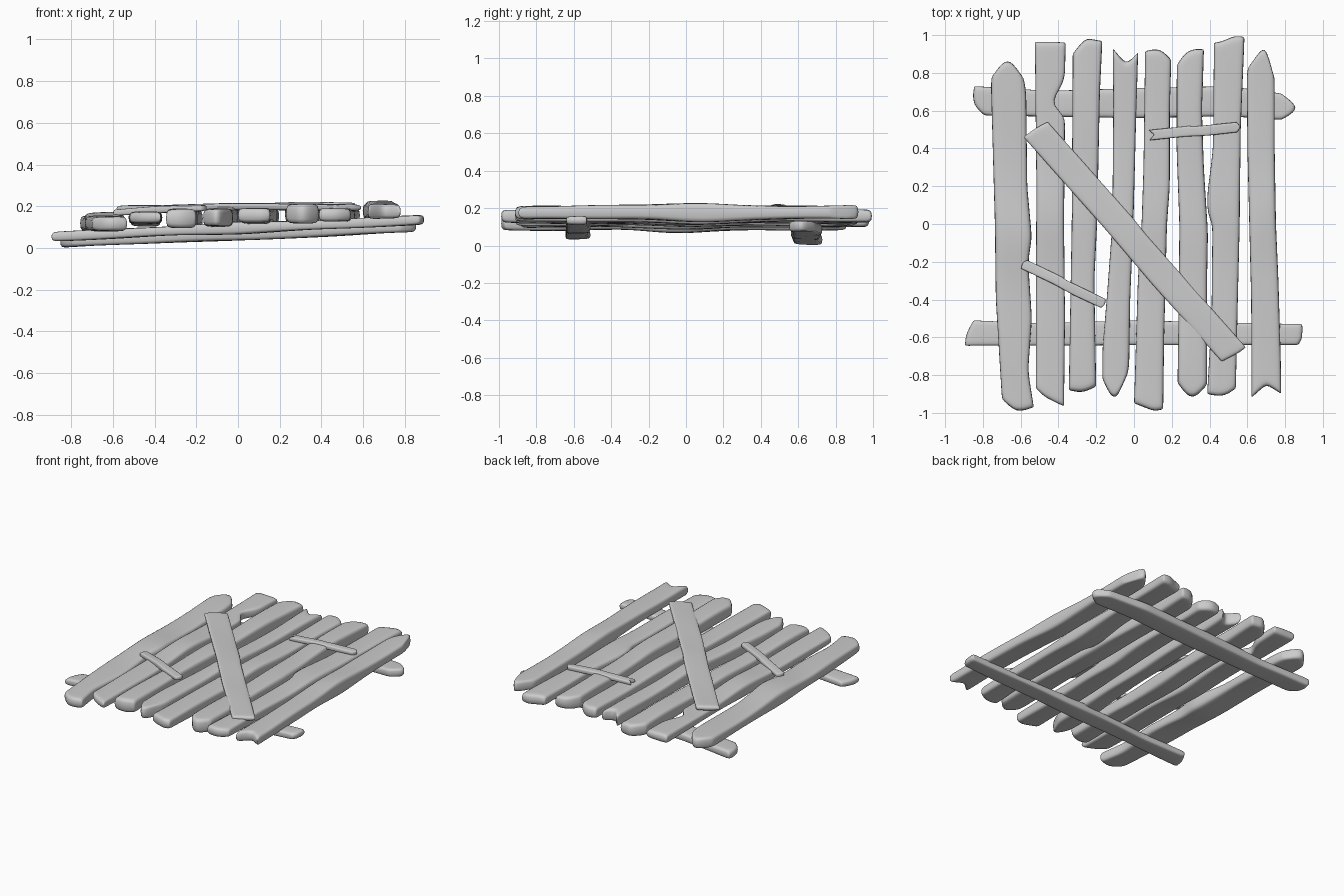
import bpy, bmesh, math, random
from mathutils import Vector

random.seed(4)
COLS = [-1, -0.86, -0.4, 0, 0.4, 0.86, 1]
N = 34
STATIONS = [0, 0.01] + [0.03 + 0.94 * i / (N - 1) for i in range(N)] + [0.99, 1]


def interp(pts, s):
    """Piecewise linear lookup in (s, value) pairs sorted by s."""
    if s <= pts[0][0]:
        return pts[0][1]
    for (a, va), (b, vb) in zip(pts, pts[1:]):
        if s <= b:
            return va + (vb - va) * (s - a) / (b - a)
    return pts[-1][1]


def end_shape(vals, u):
    return interp([(-1 + 0.5 * i, v) for i, v in enumerate(vals)], u)


def plank(name, left, right, start, end, zs, half, bump=0.25, loc=(0, 0, 0), rot=0):
    """Rough board: left/right edges as (s, x), end outlines across the width, height line zs."""
    left, right, zs = sorted(left), sorted(right), sorted(zs)
    ph = random.uniform(0, 6)
    mid = (start[2] + end[2]) / 2
    bm = bmesh.new()
    top, bot = [], []
    for t in STATIONS:
        rt, rb = [], []
        for u in COLS:
            a, b = end_shape(start, u), end_shape(end, u)
            s = a + (b - a) * t
            xl, xr = interp(left, s), interp(right, s)
            x = (xl + xr) / 2 + u * (xr - xl) / 2
            h = half * (1 + bump * math.exp(-((s - mid) / 0.2) ** 2))
            h *= 1 + 0.07 * math.sin(9 * s + ph + u)
            h *= 0.7 if abs(u) == 1 else (0.95 if abs(u) > 0.8 else 1)
            h *= 0.76 if t in (0, 1) else 1
            z = interp(zs, s) + 0.06 * half * math.sin(5 * s + 2 * ph)
            rt.append(bm.verts.new((x, s, z + h)))
            rb.append(bm.verts.new((x, s, z - h)))
        top.append(rt)
        bot.append(rb)
    n, m = len(STATIONS), len(COLS)
    for j in range(n - 1):
        for i in range(m - 1):
            for g in (top, bot):
                bm.faces.new((g[j][i], g[j][i + 1], g[j + 1][i + 1], g[j + 1][i]))
        for i in (0, m - 1):
            bm.faces.new((top[j][i], top[j + 1][i], bot[j + 1][i], bot[j][i]))
    for j in (0, n - 1):
        for i in range(m - 1):
            bm.faces.new((top[j][i], top[j][i + 1], bot[j][i + 1], bot[j][i]))
    bmesh.ops.recalc_face_normals(bm, faces=bm.faces)
    for f in bm.faces:
        f.smooth = True
    me = bpy.data.meshes.new(name)
    bm.to_mesh(me)
    bm.free()
    ob = bpy.data.objects.new(name, me)
    bpy.context.collection.objects.link(ob)
    ob.location = loc
    ob.rotation_euler = (0, 0, rot)
    sub = ob.modifiers.new("smooth", "SUBSURF")
    sub.levels = sub.render_levels = 1
    return ob


def flat(z):
    return [(0, z)]


# upright boards, left to right
plank("board_1", [(.86, -.74), (.75, -.758), (0, -.737), (-.4, -.732), (-.92, -.70), (-.98, -.68)],
      [(.86, -.60), (.7, -.57), (.2, -.565), (-.07, -.54), (-.2, -.56), (-.5, -.54), (-.78, -.56), (-.97, -.53)],
      (-.93, -.985, -.99, -.985, -.97), (.78, .85, .865, .85, .77), flat(.118), .036, .4)
plank("board_2", [(.96, -.525), (.2, -.517), (-.4, -.52), (-.87, -.52)],
      [(.96, -.362), (.76, -.365), (.70, -.40), (.66, -.435), (.62, -.43), (.58, -.365), (0, -.37),
       (-.5, -.365), (-.95, -.37)],
      (-.87, -.91, -.93, -.95, -.965), (.965, .965, .965, .965, .96), flat(.146), .029, .5)
plank("board_3", [(.85, -.325), (0, -.33), (-.85, -.345)],
      [(.95, -.168), (.7, -.18), (0, -.195), (-.3, -.21), (-.85, -.20)],
      (-.88, -.89, -.89, -.88, -.86), (.90, .955, .985, .975, .97), flat(.140), .044, .15)
plank("board_4", [(.92, -.112), (.6, -.11), (0, -.115), (-.4, -.145), (-.65, -.167), (-.82, -.167)],
      [(.9, .022), (.5, .01), (0, -.003), (-.4, -.02), (-.75, -.025), (-.87, -.05)],
      (-.82, -.89, -.92, -.91, -.80), (.93, .89, .855, .87, .91), flat(.148), .042, .15)
plank("board_5", [(.88, .058), (.3, .05), (0, .04), (-.3, .02), (-.95, 0)],
      [(.85, .197), (.6, .19), (.2, .19), (0, .175), (-.6, .16), (-.97, .155)],
      (-.95, -.965, -.98, -.995, -.98), (.915, .925, .925, .91, .87), flat(.155), .037)
plank("board_6", [(.8, .226), (.4, .225), (0, .24), (-.5, .235), (-.85, .23)],
      [(.9, .37), (.6, .36), (.3, .37), (-.05, .392), (-.3, .387), (-.8, .387)],
      (-.84, -.90, -.92, -.90, -.85), (.84, .90, .92, .93, .925), flat(.163), .045, .1)
plank("board_7", [(.96, .423), (.4, .418), (.16, .388), (.06, .388), (0, .415), (-.5, .41), (-.88, .388)],
      [(.98, .585), (.5, .565), (0, .56), (-.4, .55), (-.85, .54)],
      (-.9, -.91, -.91, -.90, -.87), (.96, .965, .985, 1.0, .99), flat(.158), .033, .35)
plank("board_8", [(.9, .625), (.8, .597), (.4, .60), (0, .61), (-.4, .62), (-.9, .622)],
      [(.9, .735), (.77, .745), (.4, .745), (0, .752), (-.3, .765), (-.7, .777), (-.9, .78)],
      (-.92, -.885, -.85, -.875, -.90), (.83, .90, .925, .925, .77), flat(.177), .036, .5)

# crossing rails underneath, sloping up to the right
Q = -math.pi / 2
plank("back_rail", [(-.84, -.73), (-.45, -.705), (0, -.72), (.5, -.73), (.72, -.70), (.85, -.68)],
      [(-.84, -.575), (0, -.56), (.5, -.57), (.8, -.55)],
      (-.845, -.855, -.85, -.84, -.79), (.78, .84, .86, .84, .78), [(-.85, .032), (.85, .104)], .029, .2, rot=Q)
plank("front_rail", [(-.85, .51), (-.5, .525), (0, .51), (.88, .53)],
      [(-.88, .645), (0, .642), (.88, .64)],
      (-.85, -.87, -.885, -.895, -.895), (.89, .895, .89, .89, .87), [(-.88, .056), (.88, .134)], .023, .25, rot=Q)


# boards and splints nailed on top, laid between two plan points
def strip(name, p, q, width, zs, half, start, end, wob=0):
    p, q = Vector(p), Vector(q)
    d = q - p
    L, c, w = d.length / 2, (p + q) / 2, width / 2
    plank(name, [(-L, -w), (-.1 * L, -w * (1 + wob)), (0, -w * (1 - wob)), (L, -w)],
          [(-L, w), (-.2 * L, w * (1 - wob)), (.3 * L, w * (1 + wob)), (L, w * .95)],
          [-L + v for v in start], [L + v for v in end],
          [(-L, zs[0]), (0, zs[1]), (L, zs[2])], half, .15,
          (c.x, c.y, 0), math.atan2(d.y, d.x) + Q)


strip("diagonal_brace", (-.525, .505), (.53, -.695), .15, (.188, .198, .194), .016,
      (.017, .008, 0, -.004, -.006), (.01, .01, 0, -.008, -.018), .04)
strip("left_splint", (-.59, -.21), (-.155, -.425), .055, (.168, .185, .192), .014,
      (.015, 0, 0, 0, .005), (-.01, 0, 0, 0, -.01), .1)
strip("right_splint", (.08, .47), (.555, .513), .055, (.200, .205, .203), .013,
      (0, .01, .03, .01, 0), (-.01, 0, .01, 0, -.01), .1)
